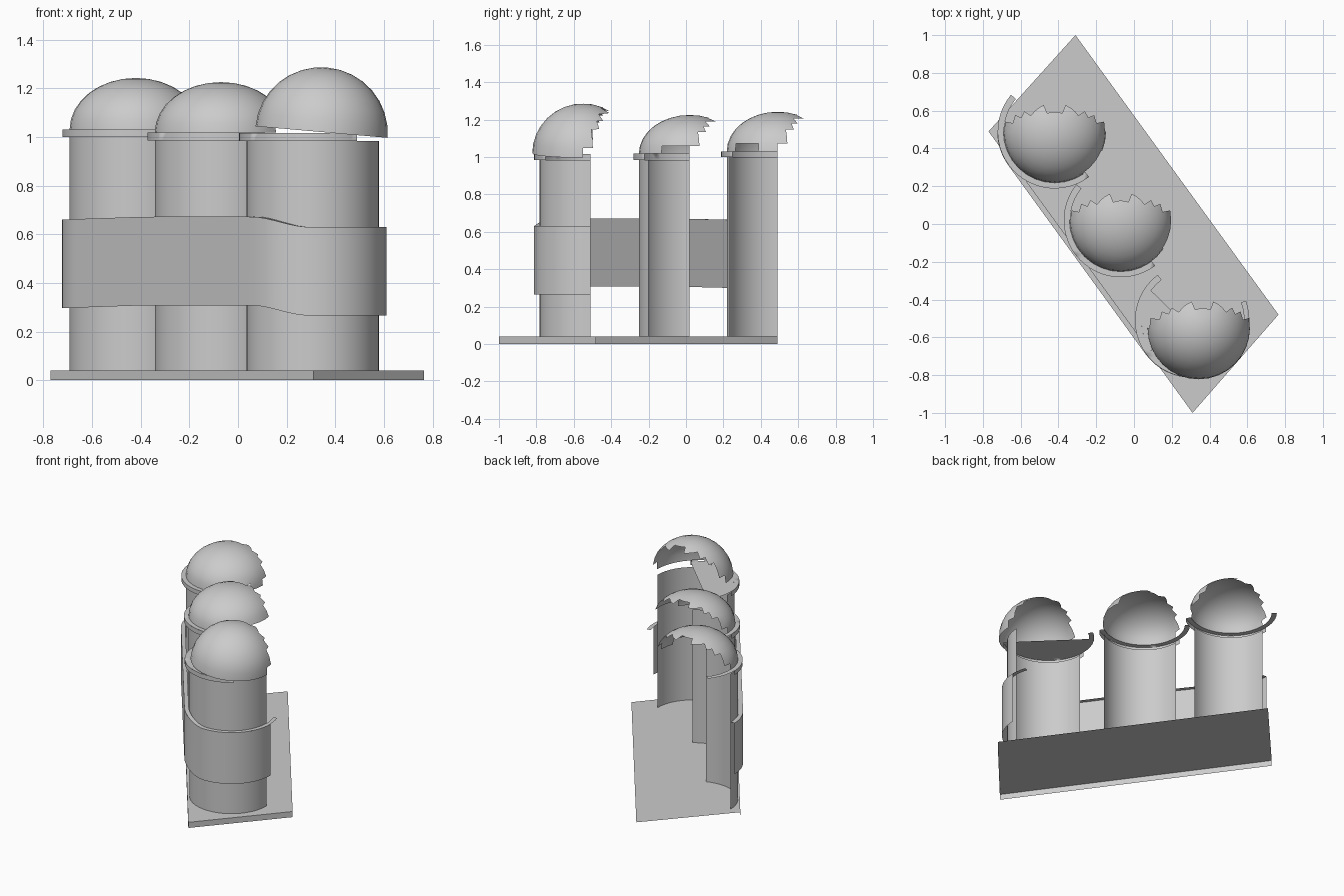
import bpy, bmesh, math
from mathutils import Matrix, Vector

if "Cube" in bpy.data.objects:
    bpy.data.objects.remove(bpy.data.objects["Cube"])


def add_object(name, bm):
    bmesh.ops.remove_doubles(bm, verts=bm.verts, dist=0.0005)
    mesh = bpy.data.meshes.new(name)
    bm.to_mesh(mesh)
    bm.free()
    obj = bpy.data.objects.new(name, mesh)
    bpy.context.collection.objects.link(obj)
    bpy.ops.object.select_all(action='DESELECT')
    obj.select_set(True)
    bpy.context.view_layer.objects.active = obj
    bpy.ops.object.shade_smooth_by_angle(angle=math.radians(35))
    return obj


def strip(bm, row_a, row_b):
    """Sheet of quads between two matching polylines."""
    a = [bm.verts.new(p) for p in row_a]
    b = [bm.verts.new(p) for p in row_b]
    for i in range(len(a) - 1):
        bm.faces.new((a[i], a[i + 1], b[i + 1], b[i]))


def arc(c, r, start, end, z, n=24):
    out = []
    for i in range(n + 1):
        t = math.radians(start + (end - start) * i / n)
        out.append((c[0] + r * math.cos(t), c[1] + r * math.sin(t), z))
    return out


# Base plate: top sheet and the two visible front walls, open underneath
corners = [(-0.31, 1.0), (-0.77, 0.49), (0.31, -1.0), (0.765, -0.48)]
bm = bmesh.new()
bm.faces.new([bm.verts.new((x, y, 0.04)) for x, y in corners])
strip(bm, [(x, y, 0.0) for x, y in corners[1:]],
      [(x, y, 0.04) for x, y in corners[1:]])
add_object("base_plate", bm)


# Open-backed cylinders, rims and caps
def make_cylinder(name, c, start, end, top):
    bm = bmesh.new()
    strip(bm, arc(c, 0.272, start, end, 0.04), arc(c, 0.272, start, end, top))
    add_object(name + "_body", bm)


def make_rim(name, c, bottom, top, start, wall_end=307):
    bm = bmesh.new()
    strip(bm, arc(c, 0.302, 180, wall_end, bottom),
          arc(c, 0.302, 180, wall_end, top))
    strip(bm, arc(c, 0.302, start, 307, top), arc(c, 0.268, start, 307, top))
    add_object(name + "_rim", bm)


def make_dome(name, c, height, tilt=0.0, gap=None, seg=32, rings=8):
    """Half-ellipsoid shell with a ragged, open back."""
    bm = bmesh.new()
    r = 0.272
    for j in range(rings):
        for i in range(seg):
            mid = 360 * (i + 0.5) / seg
            quad = []
            for ii, jj in ((i, j), (i + 1, j), (i + 1, j + 1), (i, j + 1)):
                a = 2 * math.pi * ii / seg
                e = 0.5 * math.pi * jj / rings
                quad.append(Vector((r * math.cos(e) * math.cos(a),
                                    r * math.cos(e) * math.sin(a),
                                    height * math.sin(e))))
            centre = sum(quad, Vector()) / 4
            if centre.y > 0.5 * r * centre.z / height:
                continue
            if gap and j == 0 and gap[0] < mid < gap[1]:
                continue
            if j == rings - 1:
                quad.pop()
            bm.faces.new([bm.verts.new(p) for p in quad])
    bmesh.ops.transform(bm, verts=bm.verts,
                        matrix=Matrix.Translation(c) @ Matrix.Rotation(tilt, 4, 'Y'))
    add_object(name + "_dome", bm)


c1, c2, c3 = (-0.42, 0.49), (-0.07, 0.02), (0.307, -0.51)
make_cylinder("rear", c1, 180, 291, 1.0)
make_cylinder("middle", c2, 180, 306, 0.985)
make_cylinder("front", c3, 180, 360, 0.983)
make_rim("rear", c1, 1.0, 1.03, 140)
make_rim("middle", c2, 0.985, 1.018, 141)
make_rim("front", c3, 0.983, 1.015, 127)
make_dome("rear", (-0.42, 0.49, 1.03), 0.212, gap=(305, 343))
make_dome("middle", (-0.07, 0.02, 1.018), 0.207, gap=(325, 360))
make_dome("front", (0.343, -0.55, 1.02), 0.266, tilt=math.radians(5))

# Flat cap under the lifted front dome
bm = bmesh.new()
bm.faces.new([bm.verts.new(p) for p in arc(c3, 0.268, 144, 307, 1.015)])
add_object("front_cap", bm)


# Wide band hugging all three cylinders
def band_top(x):
    if x < 0.05:
        return 0.66 + 0.012 * min(1, (x + 0.73) / 0.35)
    t = min(1, (x - 0.05) / 0.24)
    return 0.672 - 0.042 * t * t * (3 - 2 * t)


def band_path(r, end):
    pts = arc(c1, r, 180, 216, 0, 8)
    a, b = Vector(pts[-1]), Vector(arc(c3, r, 216, end, 0, 24)[0])
    pts += [tuple(a.lerp(b, i / 8)) for i in range(1, 8)]
    return pts + arc(c3, r, 216, end, 0, 24)


bm = bmesh.new()
outer = band_path(0.304, 360)
strip(bm, [(x, y, band_top(x) - 0.364) for x, y, z in outer],
      [(x, y, band_top(x)) for x, y, z in outer])
lip_out, lip_in = band_path(0.304, 380), band_path(0.276, 380)
strip(bm, [(x, y, band_top(x)) for x, y, z in lip_out],
      [(p[0], p[1], band_top(q[0])) for p, q in zip(lip_in, lip_out)])
add_object("wrap_band", bm)
